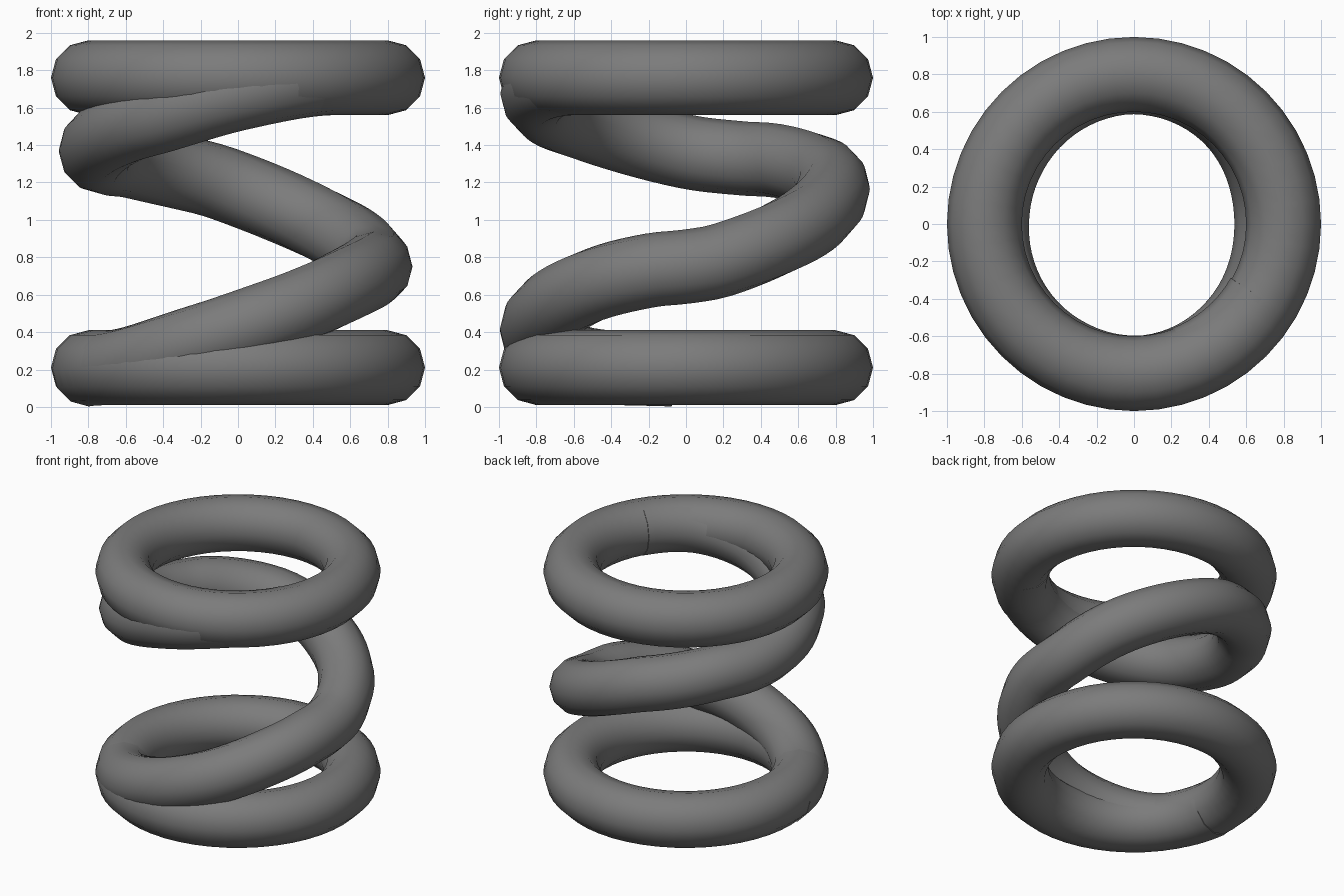
import bpy, bmesh, math
from mathutils import Vector

if "Cube" in bpy.data.objects:
    bpy.data.objects.remove(bpy.data.objects["Cube"])

grey = bpy.data.materials.new("dark grey")
grey.diffuse_color = (0.2, 0.2, 0.2, 1)
grey.use_nodes = True
grey.node_tree.nodes["Principled BSDF"].inputs["Base Color"].default_value = grey.diffuse_color
TUBE, SIDES = 0.198, 12


def sweep(name, path, radius, closed):
    """Round tube along a path that winds about the z axis."""
    bm = bmesh.new()
    n = len(path)
    rings = []
    for i, p in enumerate(path):
        a = path[(i - 1) % n] if closed else path[max(i - 1, 0)]
        b = path[(i + 1) % n] if closed else path[min(i + 1, n - 1)]
        t = (b - a).normalized()
        out = Vector((p.x, p.y, 0))
        out = (out - t * out.dot(t)).normalized()
        up = out.cross(t)
        rings.append([bm.verts.new(p + radius * (out * math.cos(s) + up * math.sin(s)))
                      for s in (2 * math.pi * k / SIDES for k in range(SIDES))])
    for i in range(n if closed else n - 1):
        r, q = rings[i], rings[(i + 1) % n]
        for k in range(SIDES):
            m = (k + 1) % SIDES
            bm.faces.new((r[k], r[m], q[m], q[k]))
    if not closed:
        bm.faces.new(rings[0])
        bm.faces.new(rings[-1])
    bmesh.ops.recalc_face_normals(bm, faces=bm.faces)
    for f in bm.faces:
        f.smooth = len(f.verts) == 4
    me = bpy.data.meshes.new(name)
    bm.to_mesh(me)
    bm.free()
    me.materials.append(grey)
    ob = bpy.data.objects.new(name, me)
    bpy.context.collection.objects.link(ob)


def polar(deg, r, z):
    a = math.radians(deg)
    return Vector((r * math.cos(a), r * math.sin(a), z))


# flat end rings
for name, z in (("bottom_ring", 0.21), ("top_ring", 1.76)):
    sweep(name, [polar(i * 7.5, 0.8, z) for i in range(48)], 0.2, True)

# coil: angle, radius, height
keys = [(185, .80, .20), (220, .80, .225), (255, .80, .35), (285, .79, .49),
        (320, .76, .655), (345, .74, .73), (360, .735, .75), (375, .74, .785),
        (410, .77, .95), (450, .785, 1.165), (465, .78, 1.23), (500, .765, 1.315),
        (518, .76, 1.33), (540, .76, 1.365), (585, .78, 1.515), (600, .785, 1.56),
        (630, .795, 1.675), (660, .79, 1.75), (690, .79, 1.76)]


def sample(deg):
    """Smooth interpolation of radius and height between the keys."""
    i = max(j for j in range(len(keys) - 1) if keys[j][0] <= deg)

    def slope(j, c):
        a, b = keys[max(j - 1, 0)], keys[min(j + 1, len(keys) - 1)]
        return (b[c] - a[c]) / (b[0] - a[0])
    k0, k1 = keys[i], keys[i + 1]
    h = k1[0] - k0[0]
    t = (deg - k0[0]) / h
    res = [(2*t**3 - 3*t*t + 1) * k0[c] + (t**3 - 2*t*t + t) * h * slope(i, c)
           + (3*t*t - 2*t**3) * k1[c] + (t**3 - t*t) * h * slope(i + 1, c) for c in (1, 2)]
    return polar(deg, *res)


sweep("coil", [sample(d) for d in range(185, 691, 5)], TUBE, False)
